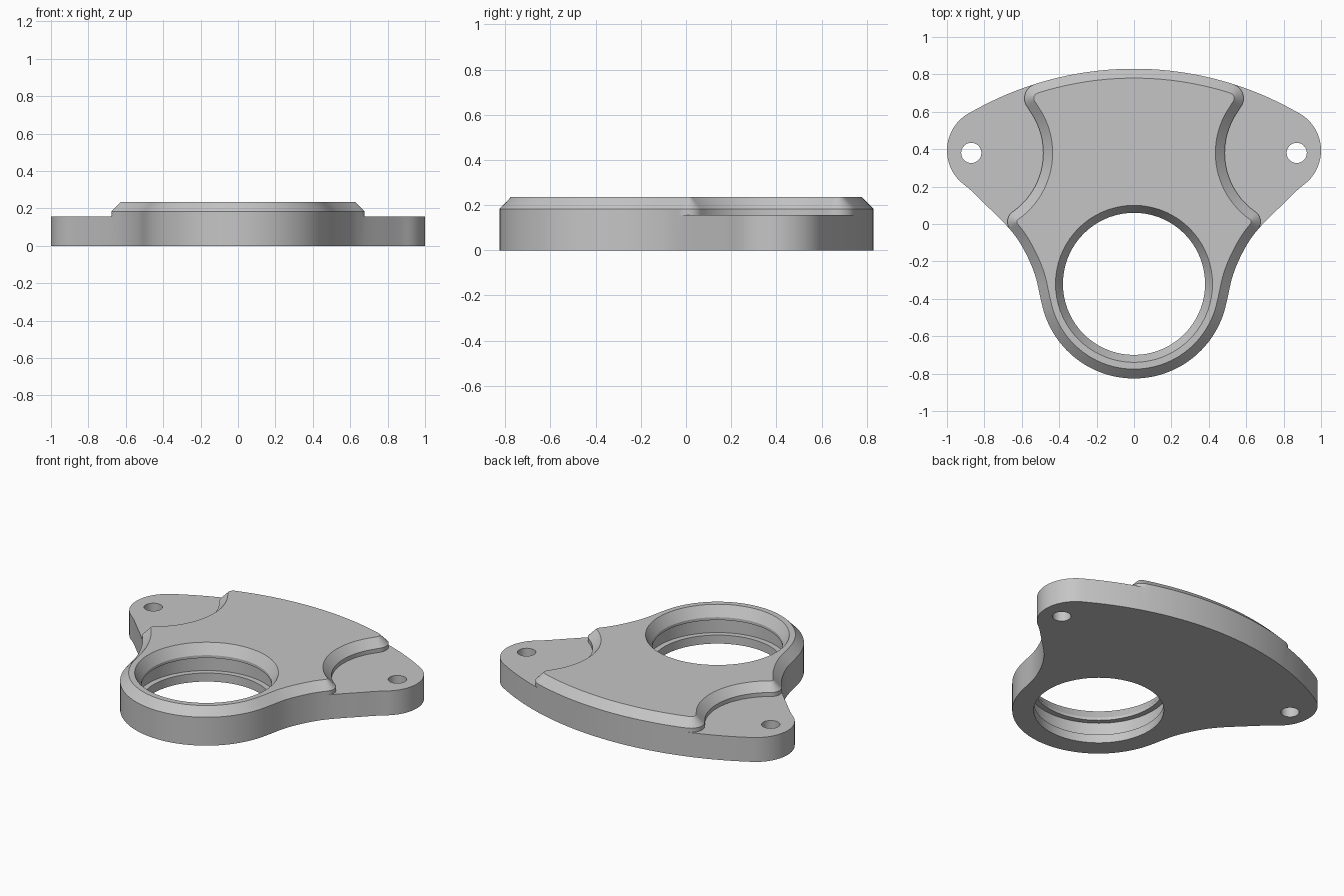
import bpy, bmesh
from math import sin, cos, radians
from mathutils import Vector

cube = bpy.data.objects.get("Cube")
if cube:
    bpy.data.objects.remove(cube, do_unlink=True)

steel = bpy.data.materials.new("grey_metal")
steel.use_nodes = True
GREY = (0.56, 0.56, 0.56, 1)
steel.diffuse_color = GREY
steel.node_tree.nodes["Principled BSDF"].inputs["Base Color"].default_value = GREY

BORE = Vector((0, -0.32))
PIN = Vector((0.87, 0.38))
STEP, RIM, TOP = 0.157, 0.183, 0.235


def arc(cx, cy, r, start, end, n):
    angles = [radians(start + (end - start) * i / n) for i in range(n + 1)]
    return [Vector((cx + r * cos(a), cy + r * sin(a))) for a in angles]


def spline(keys, n):
    """Catmull-Rom curve; the first and last keys only set end tangents."""
    out = []
    for a, b, c, d in zip(keys, keys[1:], keys[2:], keys[3:]):
        for i in range(n):
            t = i / n
            out.append(0.5 * (2 * b + (c - a) * t + (2 * a - 5 * b + 4 * c - d) * t ** 2
                              + (3 * b - a - 3 * c + d) * t ** 3))
    return out + [keys[-2]]


def flip(path):
    return [Vector((-p.x, p.y)) for p in reversed(path)]


def mirrored(half):
    """Close a right-hand outline whose two ends lie on the centre line."""
    return half + flip(half)[1:-1]


def inset(loop, d):
    out = []
    for i, p in enumerate(loop):
        u = (p - loop[i - 1]).normalized()
        v = (loop[(i + 1) % len(loop)] - p).normalized()
        n = Vector((-u.y - v.y, u.x + v.x)).normalized()
        out.append(p + n * d / max(0.5, n.dot(Vector((-u.y, u.x)))))
    return out


class Shell:
    """Collects faces, sharing vertices that fall on the same spot."""

    def __init__(self):
        self.bm, self.seen = bmesh.new(), {}

    def vert(self, p, z):
        key = (round(p.x, 4), round(p.y, 4), round(z, 4))
        if key not in self.seen:
            self.seen[key] = self.bm.verts.new((p.x, p.y, z))
        return self.seen[key]

    def cap(self, loop, z):
        self.bm.faces.new([self.vert(p, z) for p in loop])

    def wall(self, lower, z0, upper, z1):
        for i in range(len(lower)):
            self.bm.faces.new((self.vert(lower[i - 1], z0), self.vert(lower[i], z0),
                               self.vert(upper[i], z1), self.vert(upper[i - 1], z1)))

    def finish(self, name):
        bmesh.ops.recalc_face_normals(self.bm, faces=self.bm.faces[:])
        mesh = bpy.data.meshes.new(name)
        self.bm.to_mesh(mesh)
        self.bm.free()
        mesh.materials.append(steel)
        obj = bpy.data.objects.new(name, mesh)
        bpy.context.collection.objects.link(obj)
        return obj


def turned(name, centre, profile, n):
    """Round solid from a list of (radius, z)."""
    shell = Shell()
    rings = [(arc(centre.x, centre.y, r, 0, 360, n)[:-1], z) for r, z in profile]
    for (lo, z0), (hi, z1) in zip(rings, rings[1:]):
        shell.wall(lo, z0, hi, z1)
    shell.cap(rings[0][0][::-1], rings[0][1])
    shell.cap(*rings[-1])
    return shell.finish(name)


def cut(target, tool):
    mod = target.modifiers.new("cut", 'BOOLEAN')
    mod.operation, mod.solver, mod.object = 'DIFFERENCE', 'EXACT', tool
    bpy.context.view_layer.objects.active = target
    bpy.ops.object.modifier_apply(modifier=mod.name)
    bpy.data.objects.remove(tool, do_unlink=True)


# Outline pieces of the right half: round nose, concave neck, ear, curved back
nose = arc(0, -0.322, 0.504, -90, -11.5, 24)
neck = spline([Vector(k) for k in ((0.464, -0.52), (0.494, -0.4225), (0.53, -0.27),
              (0.59, -0.135), (0.662, -0.03), (0.785, 0.095), (0.903, 0.206),
              (0.98, 0.24))], 6)
ear = arc(0.772, 0.393, 0.228, -55, 59.6, 24)
back_side = arc(0, -0.925, 1.755, 59.6, 72.4, 8)
back = arc(0, -0.925, 1.755, 72.4, 90, 16)
front = nose[:-1] + neck[:19]
flange = neck[19:] + ear[1:] + back_side[1:-1]

# Cove around each ear, with a rounded corner at both ends
coves = (arc(0.612, 0.012, 0.065, -40, 55, 10)[1:]
         + arc(PIN.x, PIN.y, 0.385, 235, 141, 24)[1:-1]
         + arc(0.508, 0.672, 0.078, -39, 72.4, 12)[:-1])

# Flange plate, ear tops and chamfered raised body as one closed shell
plate_loop = mirrored(front + flange + back)
body_loop = mirrored(front + coves + back)
top_loop = inset(body_loop, 0.05)
ear_top = front[-1:] + flange + back[:1] + coves[::-1]
shell = Shell()
shell.cap(plate_loop[::-1], 0)
shell.wall(plate_loop, 0, plate_loop, STEP)
shell.cap(ear_top, STEP)
shell.cap(flip(ear_top), STEP)
shell.wall(body_loop, STEP, body_loop, RIM)
shell.wall(body_loop, RIM, top_loop, TOP)
shell.cap(top_loop, TOP)
bracket = shell.finish("flange_bracket")

# Bore with retaining groove and flared mouth
cut(bracket, turned("bore_cutter", BORE, [
    (0.38, -0.1), (0.38, 0.055), (0.415, 0.055), (0.415, 0.152),
    (0.38, 0.152), (0.38, 0.17), (0.426, 0.245)], 72))

# Ear bolt holes
for side in (-1, 1):
    cut(bracket, turned("hole_cutter", Vector((PIN.x * side, PIN.y)),
                        [(0.054, -0.1), (0.054, 0.4)], 32))

bpy.ops.object.select_all(action='DESELECT')
bracket.select_set(True)
bpy.context.view_layer.objects.active = bracket
bpy.ops.object.shade_smooth_by_angle(angle=radians(28))
